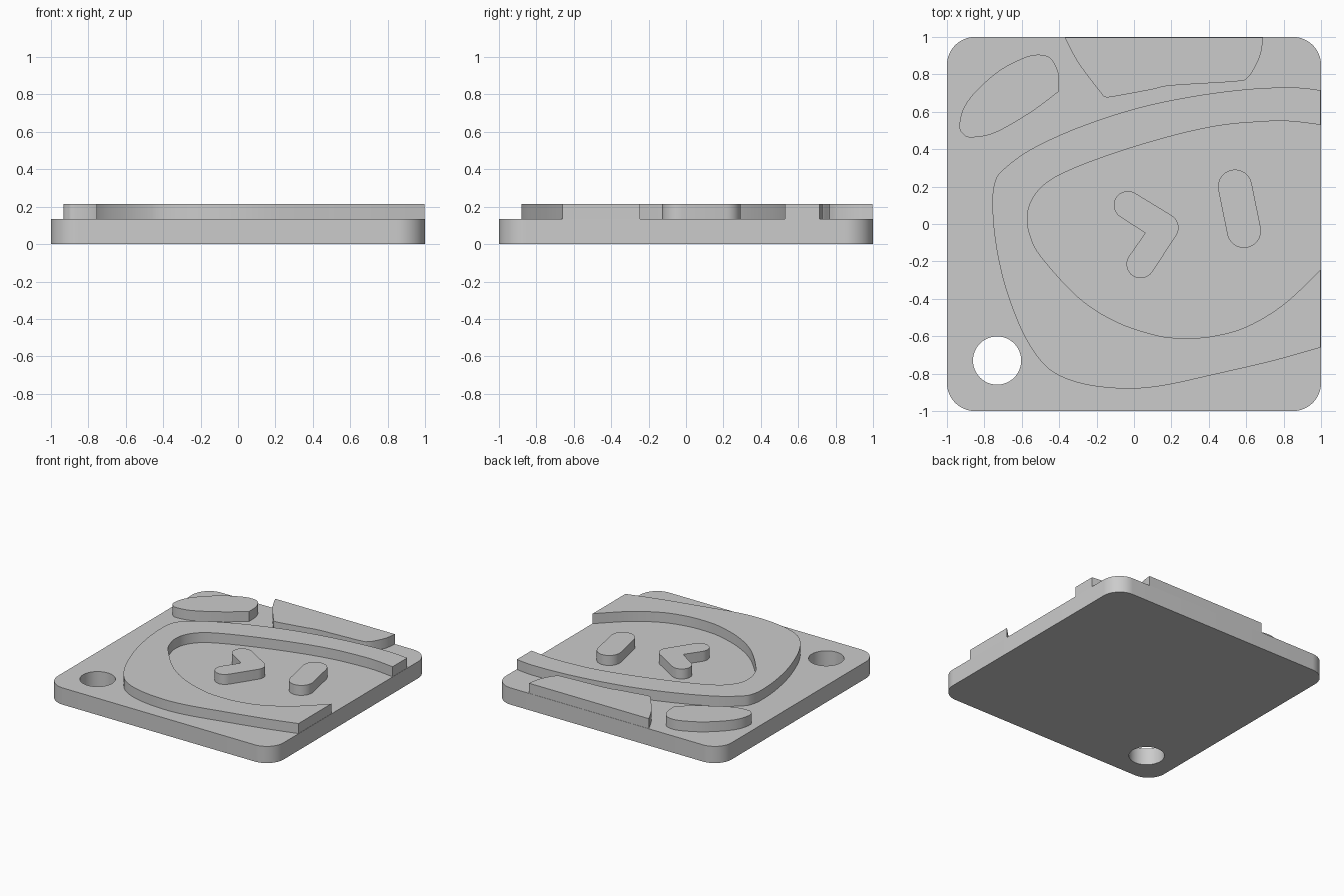
import bpy, bmesh, math
from mathutils import Vector

if "Cube" in bpy.data.objects:
    bpy.data.objects.remove(bpy.data.objects["Cube"])

BASE_TOP, RELIEF_TOP, EDGE = 0.134, 0.214, 0.998

grey = bpy.data.materials.new("plain grey")
grey.diffuse_color = (0.6, 0.6, 0.6, 1)
grey.use_nodes = True
grey.node_tree.nodes["Principled BSDF"].inputs["Base Color"].default_value = grey.diffuse_color


def arc(cx, cy, r, a0, a1, n=16):
    """Points along a circular arc, angles in degrees."""
    angles = [math.radians(a0 + (a1 - a0) * i / n) for i in range(n + 1)]
    return [(cx + r * math.cos(a), cy + r * math.sin(a)) for a in angles]


def smooth(pts, n=6):
    """Smooth open curve passing through the given points."""
    p = [Vector(q) for q in [pts[0]] + pts + [pts[-1]]]
    out = []
    for a, b, c, d in zip(p, p[1:], p[2:], p[3:]):
        for i in range(n):
            t = i / n
            q = 0.5 * (2 * b + (c - a) * t + (2 * a - 5 * b + 4 * c - d) * t**2
                       + (3 * b - a - 3 * c + d) * t**3)
            out.append((q.x, q.y))
    return out + [pts[-1]]


def plate(name, loops, z0, z1):
    """Flat plate bounded by closed outlines; inner outlines become holes."""
    bm = bmesh.new()
    for loop in loops:
        vs = [bm.verts.new((x, y, z0)) for x, y in loop]
        for i, v in enumerate(vs):
            bm.edges.new((v, vs[(i + 1) % len(vs)]))
    bmesh.ops.triangle_fill(bm, use_beauty=True, use_dissolve=False, edges=bm.edges[:])
    ext = bmesh.ops.extrude_face_region(bm, geom=bm.faces[:], use_keep_orig=True)
    top = [g for g in ext["geom"] if isinstance(g, bmesh.types.BMVert)]
    bmesh.ops.translate(bm, verts=top, vec=(0, 0, z1 - z0))
    bmesh.ops.recalc_face_normals(bm, faces=bm.faces[:])
    mesh = bpy.data.meshes.new(name)
    bm.to_mesh(mesh)
    bm.free()
    mesh.materials.append(grey)
    ob = bpy.data.objects.new(name, mesh)
    bpy.context.collection.objects.link(ob)
    bpy.ops.object.select_all(action='DESELECT')
    ob.select_set(True)
    bpy.context.view_layer.objects.active = ob
    bpy.ops.object.shade_smooth_by_angle(angle=math.radians(30))


def relief(name, loop):
    plate(name, [loop], BASE_TOP - 0.01, RELIEF_TOP)


# Rounded square base with a hanging hole
R = 0.15
corners = [(1, 1, 0), (-1, 1, 90), (-1, -1, 180), (1, -1, 270)]
outline = [p for sx, sy, a in corners
           for p in arc(sx * (1 - R), sy * (1 - R), R, a, a + 90)]
hole = arc(-0.732, -0.73, 0.129, 0, 360, 48)[:-1]
plate("base_plate", [outline, hole], 0, BASE_TOP)

# Head outline: open band running off the right edge
outer = smooth([(EDGE, 0.715), (0.85, 0.73), (0.6, 0.72), (0.3, 0.68), (0, 0.615),
                (-0.3, 0.515), (-0.55, 0.4), (-0.7, 0.29), (-0.745, 0.22),
                (-0.757, 0.1), (-0.74, -0.1), (-0.69, -0.33), (-0.6, -0.57),
                (-0.5, -0.73), (-0.4, -0.81), (-0.25, -0.86), (-0.05, -0.88),
                (0.15, -0.865), (0.45, -0.8), (0.75, -0.73), (EDGE, -0.66)])
inner = smooth([(EDGE, -0.245), (0.8, -0.43), (0.6, -0.55), (0.42, -0.6), (0.27, -0.61),
                (0.12, -0.595), (-0.1, -0.52), (-0.3, -0.39), (-0.5, -0.17),
                (-0.555, -0.06), (-0.57, 0.03), (-0.55, 0.12), (-0.48, 0.21),
                (-0.35, 0.285), (-0.1, 0.38), (0.2, 0.47), (0.45, 0.525),
                (0.65, 0.545), (0.82, 0.55), (EDGE, 0.53)])
relief("head_band", outer + inner)

# Left ear, with one sharp corner
relief("left_ear", smooth([
    (-0.4, 0.71), (-0.405, 0.81), (-0.445, 0.885), (-0.505, 0.905), (-0.585, 0.89),
    (-0.72, 0.82), (-0.85, 0.705), (-0.915, 0.61), (-0.933, 0.52), (-0.912, 0.48),
    (-0.87, 0.463), (-0.745, 0.487), (-0.555, 0.595), (-0.4, 0.71)])[:-1])

# Right ear, cut off by the back edge
relief("right_ear", smooth([
    (-0.37, EDGE), (-0.3, 0.865), (-0.18, 0.705), (-0.155, 0.68), (-0.118, 0.68),
    (0.085, 0.717), (0.2, 0.74), (0.54, 0.762), (0.605, 0.78), (0.65, 0.845),
    (0.68, 0.92), (0.69, EDGE)]))

# Winking eye: rounded chevron
relief("winking_eye", arc(-0.033, 0.101, 0.075, 238, 58) + arc(0.16, -0.02, 0.078, 58, -33)
       + arc(0.035, -0.215, 0.075, -33, -213) + [(0.06, -0.048)])

# Open eye: tilted capsule
tilt = math.degrees(math.atan2(0.237, -0.048))
relief("open_eye", arc(0.54, 0.2, 0.091, tilt - 90, tilt + 90)
       + arc(0.588, -0.037, 0.091, tilt + 90, tilt + 270))
